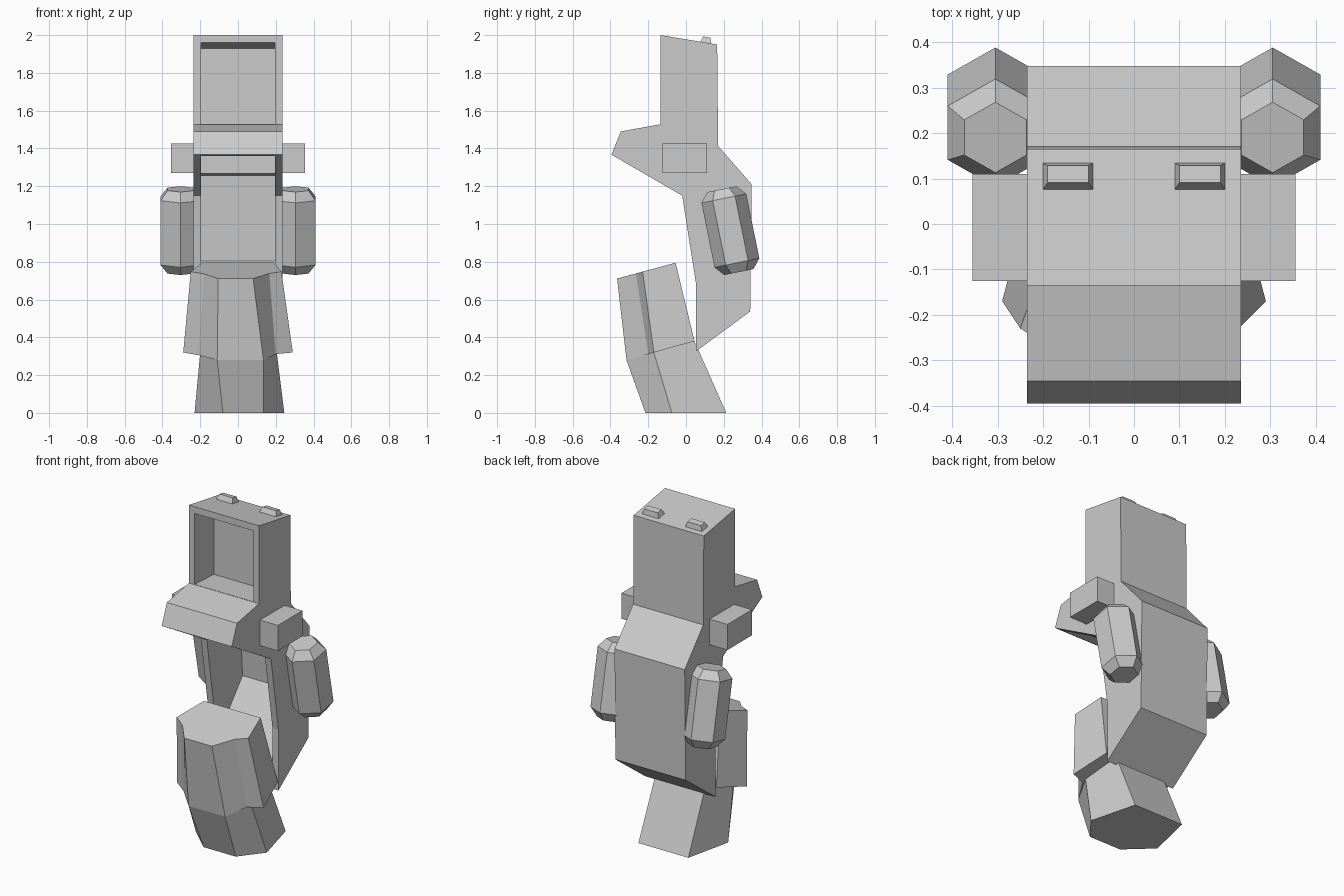
import bpy, bmesh, math
from mathutils import Matrix, Vector

if "Cube" in bpy.data.objects:
    bpy.data.objects.remove(bpy.data.objects["Cube"], do_unlink=True)

GREY = (0.6, 0.6, 0.6, 1)
grey = bpy.data.materials.new("plain_grey")
grey.use_nodes = True
grey.diffuse_color = GREY
grey.node_tree.nodes["Principled BSDF"].inputs["Base Color"].default_value = GREY


def loft(name, lower, upper, matrix=None):
    """Solid between two matching rings of points."""
    bm = bmesh.new()
    a = [bm.verts.new(p) for p in lower]
    b = [bm.verts.new(p) for p in upper]
    n = len(a)
    bm.faces.new(a[::-1])
    bm.faces.new(b)
    for i in range(n):
        j = (i + 1) % n
        bm.faces.new((a[i], a[j], b[j], b[i]))
    bmesh.ops.recalc_face_normals(bm, faces=bm.faces)
    if matrix:
        bm.transform(matrix)
    mesh = bpy.data.meshes.new(name)
    bm.to_mesh(mesh)
    bm.free()
    mesh.materials.append(grey)
    obj = bpy.data.objects.new(name, mesh)
    bpy.context.collection.objects.link(obj)
    return obj


def slab(name, profile, half_width):
    """Side profile of (y, z) points extruded across x."""
    return loft(name, [(-half_width, y, z) for y, z in profile],
                [(half_width, y, z) for y, z in profile])


def rect(hx, hy, z):
    return [(-hx, -hy, z), (hx, -hy, z), (hx, hy, z), (-hx, hy, z)]


def hexagon(r, z):
    angles = [math.radians(30 + 60 * i) for i in range(6)]
    return [(r * math.cos(t), r * math.sin(t), z) for t in angles]


# Cabinet with a screen recess and a hollow for the legs
cabinet = slab("cabinet", [
    (-0.135, 2.0), (0.165, 1.95), (0.17, 1.413), (0.348, 1.21), (0.34, 0.537),
    (0.052, 0.325), (0.052, 0.69), (-0.02, 1.15), (-0.395, 1.367),
    (-0.345, 1.49), (-0.135, 1.528)], 0.235)
cutters = [
    slab("screen_cutter", [(-0.16, 1.531), (0.05, 1.52), (0.05, 1.928), (-0.16, 1.964)], 0.197),
    slab("leg_cutter", [(-0.45, 1.36), (-0.2, 1.36), (-0.2, 1.267), (0.295, 1.254),
                        (0.322, 0.803), (0.0, 0.42), (-0.45, 0.42)], 0.195)]
for cutter in cutters:
    cutter.hide_render = True
    mod = cabinet.modifiers.new(cutter.name, 'BOOLEAN')
    mod.operation = 'DIFFERENCE'
    mod.solver = 'EXACT'
    mod.object = cutter
bpy.context.view_layer.update()
graph = bpy.context.evaluated_depsgraph_get()
cut_mesh = bpy.data.meshes.new_from_object(cabinet.evaluated_get(graph))
cabinet.modifiers.clear()
cabinet.data = cut_mesh
for cutter in cutters:
    bpy.data.objects.remove(cutter, do_unlink=True)

# Paired parts on both sides
slope = Matrix.Rotation(-math.atan(0.05 / 0.3), 4, 'X')
for side, s in (("left", 1), ("right", -1)):
    # Speaker box
    loft(side + "_side_box", rect(0.07, 0.1175, 1.27), rect(0.07, 0.1175, 1.425),
         Matrix.Translation((s * 0.285, -0.0075, 0)))
    # Tilted six-sided pod with chamfered ends
    place = Matrix.Translation((s * 0.305, 0.235, 0.965)) @ Matrix.Rotation(0.2, 4, 'X')
    loft(side + "_pod", hexagon(0.121, -0.174), hexagon(0.121, 0.174), place)
    for end, e in (("top", 1), ("bottom", -1)):
        loft(f"{side}_pod_{end}", hexagon(0.121, e * 0.174), hexagon(0.079, e * 0.224), place)
    # Small block on the roof
    loft(side + "_roof_block", rect(0.057, 0.031, -0.005), rect(0.045, 0.019, 0.03),
         Matrix.Translation((s * 0.145, 0.105, 1.96)) @ slope)


def ring(points, z_back, y_back, tilt):
    return [(x, y, z_back + tilt * (y - y_back)) for x, y in points]


# Stool: wide upper section above a six-sided base that leans back
seat_top = [(-0.105, -0.365), (0.08, -0.365), (0.165, -0.265), (0.23, -0.23),
            (0.19, -0.055), (-0.19, -0.055), (-0.25, -0.23), (-0.18, -0.275)]
seat_low = [(-0.11, -0.315), (0.135, -0.315), (0.2, -0.2), (0.29, -0.17),
            (0.235, 0.045), (-0.235, 0.045), (-0.29, -0.17), (-0.21, -0.22)]
base_top = [(-0.11, -0.315), (0.135, -0.315), (0.205, -0.17),
            (0.165, 0.045), (-0.165, 0.045), (-0.2, -0.17)]
base_low = [(-0.08, -0.215), (0.135, -0.215), (0.245, -0.075),
            (0.17, 0.213), (-0.165, 0.213), (-0.23, -0.075)]
loft("stool_seat", ring(seat_low, 0.38, 0.045, 0.28), ring(seat_top, 0.795, -0.055, 0.27))
loft("stool_base", ring(base_low, 0.0, 0.0, 0.0), ring(base_top, 0.38, 0.045, 0.28))
